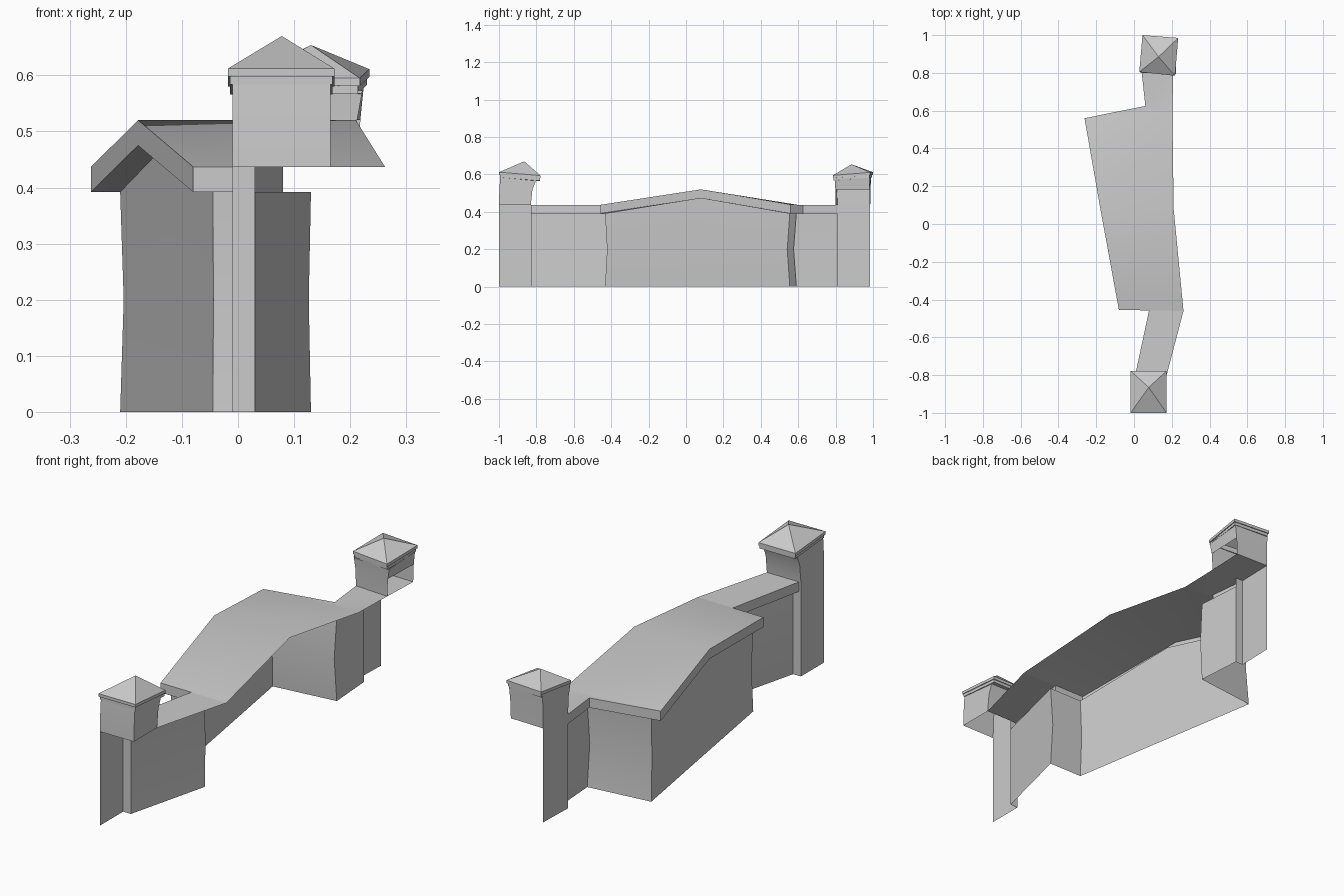
import bpy, bmesh

if "Cube" in bpy.data.objects:
    bpy.data.objects.remove(bpy.data.objects["Cube"])

EAVE, RIDGE, DROP = 0.437, 0.52, 0.045


def loft(name, rows, closed=False, skip=(), angle=0.7):
    """Skin rows of equal length with quads; coincident points are merged."""
    bm = bmesh.new()
    vs = [[bm.verts.new(p) for p in row] for row in rows]
    n = len(rows[0])
    for i in range(len(rows) - 1):
        for j in range(n if closed else n - 1):
            if (i, j) not in skip:
                k = (j + 1) % n
                bm.faces.new((vs[i][j], vs[i][k], vs[i + 1][k], vs[i + 1][j]))
    bmesh.ops.remove_doubles(bm, verts=bm.verts, dist=0.0005)
    loose = [v for v in bm.verts if not v.link_faces]
    bmesh.ops.delete(bm, geom=loose, context='VERTS')
    bmesh.ops.recalc_face_normals(bm, faces=bm.faces)
    me = bpy.data.meshes.new(name)
    bm.to_mesh(me)
    bm.free()
    ob = bpy.data.objects.new(name, me)
    bpy.context.collection.objects.link(ob)
    bpy.ops.object.select_all(action='DESELECT')
    ob.select_set(True)
    bpy.context.view_layer.objects.active = ob
    bpy.ops.object.shade_smooth_by_angle(angle=angle)
    return ob


def at(points, z):
    return [(x, y, z) for x, y in points]


# Facade wall: one open zigzag sheet, pinched slightly at mid height
wall = [(.03, -.83), (.13, -.43), (-.045, -.43), (-.13, .08),
        (-.21, .555), (.095, .59), (.08, .81)]
mid = [(x * .97, y * .975) if abs(y) < .7 else (x, y) for x, y in wall]
heights = [RIDGE if i == 3 else EAVE for i in range(7)]
wall_top = [(x, y, h - DROP) for (x, y), h in zip(wall, heights)]
loft("facade_wall", [at(wall, 0), at(mid, .2), wall_top])

# Folded roof sheet with a free right edge
left = [(0, -.83), (.08, -.455), (-.08, -.455), (-.178, .08),
        (-.262, .56), (.06, .625), (.04, .81)]
right = [(.165, -.83), (.262, -.46), (.262, -.46), (.21, .08),
         (.203, .6), (.203, .6), (.208, .80)]
left_edge = [(x, y, h) for (x, y), h in zip(left, heights)]
right_edge = [(x, y, h) for (x, y), h in zip(right, heights)]
loft("roof", [left_edge, right_edge])

# Eave board and soffit along the facade side
fascia_low = [(x, y, z - DROP) for x, y, z in left_edge]
loft("eave", [left_edge, fascia_low, wall_top], angle=0.5)


def tower(name, base, top, cap, cap_z, apex, skip=()):
    """Tower head with flared body and a tilted pyramid cap."""
    belt = [tuple(b * .7 + t * .3 for b, t in zip(p, q)) for p, q in zip(base, top)]
    loft(name + "_body", [at(base, EAVE), at(belt, RIDGE),
                          [(x, y, z - .022) for (x, y), z in zip(top, cap_z)]],
         closed=True, skip=skip)
    cx, cy = apex[0], apex[1]

    def ring(s, dz):
        return [(cx + (x - cx) * s, cy + (y - cy) * s, z + dz)
                for (x, y), z in zip(cap, cap_z)]
    loft(name + "_cap", [[(x, y, z - .028) for (x, y), z in zip(top, cap_z)],
                         ring(.96, -.028), ring(.96, -.014), ring(1, -.014),
                         ring(1, 0), [apex] * 4], closed=True, angle=0.3)


# Front tower
tower("front_tower",
      [(-.01, -1), (.165, -1), (.165, -.83), (-.01, -.83)],
      [(-.01, -.993), (.165, -.993), (.165, -.80), (-.01, -.80)],
      [(-.018, -1), (.172, -1), (.172, -.778), (-.018, -.778)],
      [.612, .612, .594, .594], (.078, -.865, .67))

# Back tower, its right side open below the ridge height
back = [(.04, .81), (.208, .80), (.215, .98), (.045, .985)]
tower("back_tower", back,
      [(.035, .80), (.222, .795), (.225, .98), (.045, .99)],
      [(.028, .805), (.217, .785), (.234, .985), (.045, 1.0)],
      [.597, .595, .611, .612], (.13, .885, .654), skip={(0, 1)})
loft("back_tower_floor", [at(back[:2], EAVE), at([back[3], back[2]], EAVE)])

# Tower side walls down to the ground, with returns to the facade
for name, pts in (("front_tower_wall", [(-.01, -1), (-.01, -.83), (.03, -.83)]),
                  ("back_tower_wall", [(.08, .81), (.04, .81), (.045, .985)])):
    loft(name, [at(pts, 0), at(pts, EAVE)])
